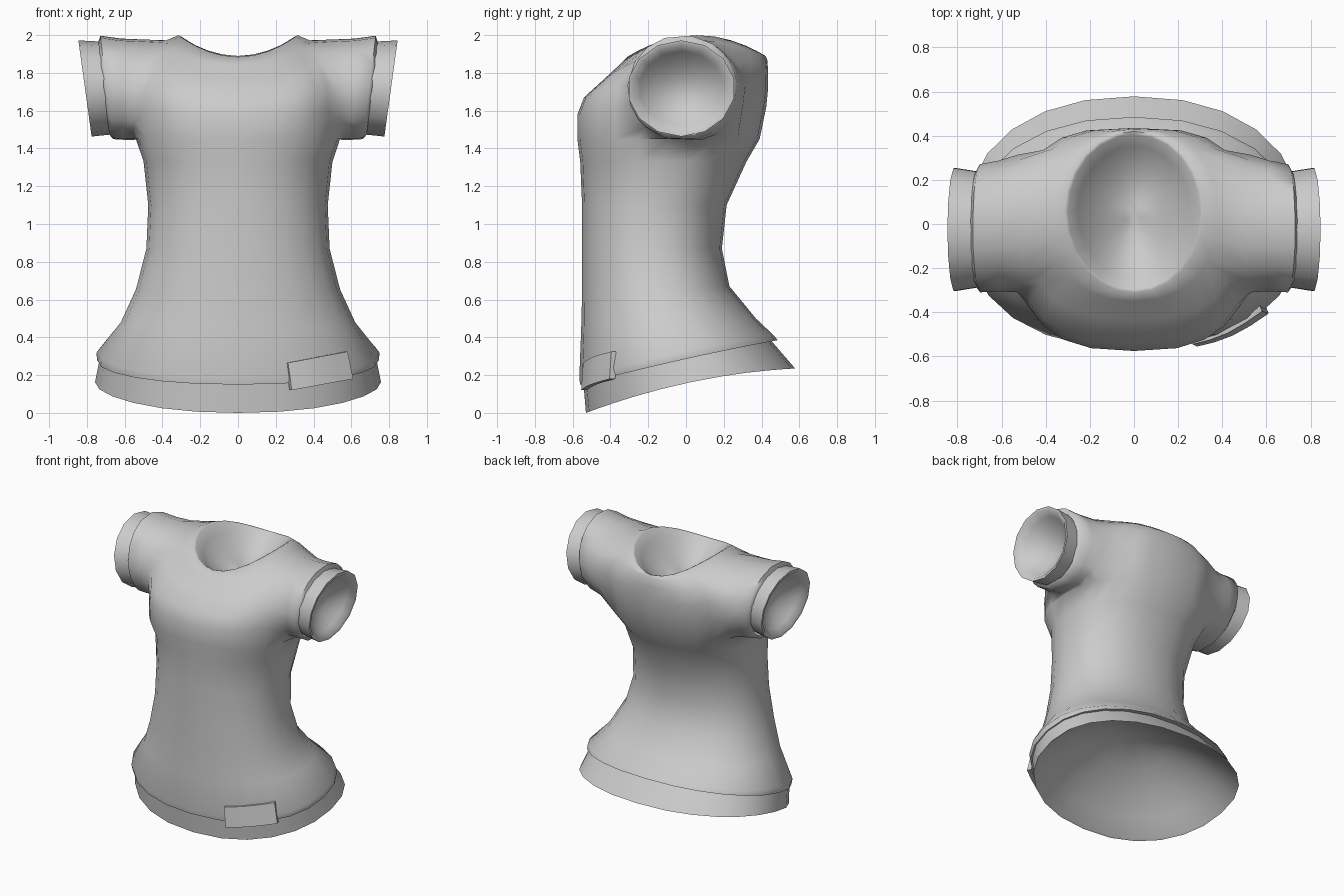
import bpy, bmesh, math
from mathutils import Vector

cube = bpy.data.objects.get("Cube")
if cube:
    bpy.data.objects.remove(cube, do_unlink=True)

fabric = bpy.data.materials.new("grey fabric")
fabric.use_nodes = True
GREY = (0.6, 0.6, 0.6, 1)
fabric.diffuse_color = GREY
for node in fabric.node_tree.nodes:
    if node.type == 'BSDF_PRINCIPLED':
        node.inputs["Base Color"].default_value = GREY


def middle_of(points):
    total = Vector((0, 0, 0))
    for p in points:
        total += p
    return total / len(points)


def skin(bm, lower, upper):
    """Band of quads between two loops of vertices."""
    n = len(lower)
    for i in range(n):
        j = (i + 1) % n
        bm.faces.new((lower[i], lower[j], upper[j], upper[i]))


def fan(bm, loop):
    """Close a loop with triangles around its middle."""
    n = len(loop)
    middle = bm.verts.new(middle_of([v.co for v in loop]))
    for i in range(n):
        bm.faces.new((loop[i], loop[(i + 1) % n], middle))


def loft(bm, rings):
    """Skin through a list of rings, closed at the last one."""
    loops = [[bm.verts.new(p) for p in ring] for ring in rings]
    for lower, upper in zip(loops, loops[1:]):
        skin(bm, lower, upper)
    fan(bm, loops[-1])
    return loops


def bowl(rim, push):
    """Shrinking rings that sink from a rim into a rounded hollow."""
    middle = middle_of(rim)
    return [[middle + (p - middle) * s + push * (1 - s * s) for p in rim]
            for s in (.85, .65, .4, .15)]


def finish(name, bm):
    """Turn the bmesh into a named object."""
    bmesh.ops.recalc_face_normals(bm, faces=bm.faces[:])
    mesh = bpy.data.meshes.new(name)
    bm.to_mesh(mesh)
    bm.free()
    mesh.materials.append(fabric)
    obj = bpy.data.objects.new(name, mesh)
    bpy.context.collection.objects.link(obj)
    return obj


SIDES = 24


def body_ring(w, front, back, z_front, z_back, hump=0, power=2.2):
    """Tilted rounded ring whose sides can rise above front and back."""
    points = []
    for i in range(SIDES):
        a = math.tau * i / SIDES
        c, s = math.cos(a), math.sin(a)
        x = w * math.copysign(abs(c) ** (2 / power), c)
        t = 0.5 + 0.5 * math.copysign(abs(s) ** (2 / power), s)
        z = z_front + (z_back - z_front) * t + hump * 4 * t * (1 - t)
        points.append(Vector((x, front + (back - front) * t, z)))
    return points


def arm_ring(side, angles, x_low, x_high, front, back, low, high):
    """Upright ring around the arm, leaning from x_low to x_high."""
    points = []
    for a in angles:
        t = 0.5 + 0.5 * math.sin(a)
        y = (front + back) / 2 + (back - front) / 2 * math.cos(a)
        points.append(Vector((side * (x_low + (x_high - x_low) * t), y,
                              low + (high - low) * t)))
    return points


# Torso from the folded hem up to the hollow neckline
shirt = bmesh.new()
neck_rim = body_ring(.30, -.295, .405, 1.88, 1.885, .11, 2)
torso = loft(shirt, [
    body_ring(.72, -.535, .44, .17, .39),
    body_ring(.745, -.56, .485, .15, .385, .01),
    body_ring(.75, -.565, .465, .185, .41, .02),
    body_ring(.62, -.555, .37, .44, .50, .01),
    body_ring(.54, -.55, .23, .64, .67),
    body_ring(.485, -.55, .19, .87, .87),
    body_ring(.475, -.55, .215, 1.1, 1.1),
    body_ring(.50, -.56, .32, 1.33, 1.33),
    body_ring(.54, -.575, .39, 1.45, 1.45, 0, 2.5),
    body_ring(.53, -.575, .425, 1.58, 1.62, .02, 2.7),
    body_ring(.52, -.54, .435, 1.67, 1.72, .1, 3),
    body_ring(.47, -.43, .435, 1.77, 1.81, .14, 2.8),
    body_ring(.38, -.35, .43, 1.845, 1.87, .115, 2.3),
    body_ring(.315, -.31, .42, 1.885, 1.89, .112, 2),
    neck_rim,
] + bowl(neck_rim, Vector((0, 0, -.2))))


def arm_angle(vert):
    return math.atan2(vert.co.z - 1.72, vert.co.y)


# Armholes opened in the torso, with sleeves growing out of their edges
ROWS, COLUMNS = range(8, 13), range(-2, 4)
for side in (1, -1):
    block, edge = [], []
    for r in ROWS:
        for c in COLUMNS:
            vert = torso[r][(c if side > 0 else SIDES // 2 - c) % SIDES]
            block.append(vert)
            if r in (ROWS[0], ROWS[-1]) or c in (COLUMNS[0], COLUMNS[-1]):
                edge.append(vert)
    hole = [f for f in shirt.faces if all(v in block for v in f.verts)]
    bmesh.ops.delete(shirt, geom=hole, context='FACES')
    edge.sort(key=arm_angle)
    angles = [arm_angle(v) for v in edge]
    previous = edge
    for shape in ((.56, .50, -.31, .315, 1.435, 1.98),
                  (.61, .62, -.305, .288, 1.437, 1.985),
                  (.66, .73, -.31, .272, 1.44, 2.0),
                  (.68, .74, -.29, .245, 1.465, 1.965)):
        loop = [shirt.verts.new(p) for p in arm_ring(side, angles, *shape)]
        skin(shirt, previous, loop)
        previous = loop
parts = [finish("shirt", shirt)]

# Cuffs sticking out of the sleeves, each with a rounded hollow
cuff_angles = [math.tau * (i + 0.5) / 14 for i in range(14)]
for label, side in (("left", 1), ("right", -1)):
    rings = [arm_ring(side, cuff_angles, *shape) for shape in (
        (.66, .71, -.29, .24, 1.475, 1.965),
        (.775, .845, -.31, .26, 1.463, 1.972),
        (.772, .842, -.288, .238, 1.485, 1.95))]
    cuff = bmesh.new()
    loft(cuff, rings + bowl(rings[-1], Vector((-side * .14, 0, 0))))
    parts.append(finish(label + "_cuff", cuff))

# Under-layer band below the hem, with a rounded hollow underneath
band = bmesh.new()
band_rim = body_ring(.74, -.515, .565, .012, .245, .047)
loft(band, [
    body_ring(.73, -.545, .44, .18, .395, .01),
    body_ring(.757, -.53, .578, 0, .235, .045),
    band_rim,
] + bowl(band_rim, Vector((0, -.03, .33))))
parts.append(finish("hem_band", band))

# Small tag wrapped over the front of the hem
columns = []
for i in range(5):
    t = i / 4
    y = -.55 + .15 * t - .025 * math.sin(math.pi * t)
    rise = .06 * t
    top = Vector((.265 + .315 * t, y + .005, .265 + rise))
    bottom = Vector((.285 + .325 * t, y - .005, .12 + rise))
    inward = Vector((-.012, .03, 0))
    columns.append([top, bottom, bottom + inward, top + inward])
tag = bmesh.new()
fan(tag, loft(tag, columns)[0])
parts.append(finish("hem_tag", tag))

# Smooth shading with crisp folds
for obj in bpy.context.view_layer.objects:
    obj.select_set(False)
for obj in parts:
    obj.select_set(True)
bpy.context.view_layer.objects.active = parts[0]
bpy.ops.object.shade_smooth_by_angle(angle=math.radians(70))
